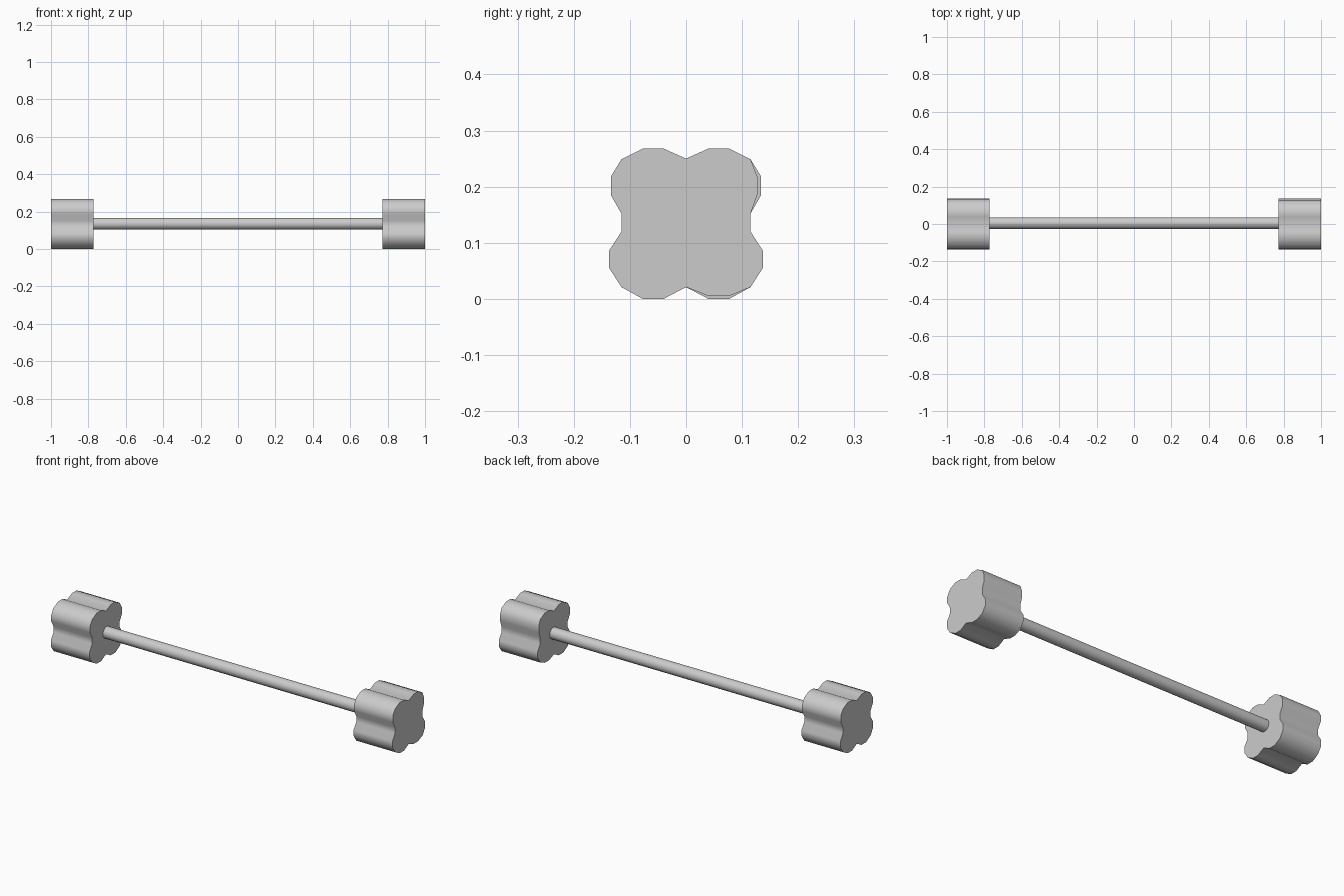
import bpy, bmesh, math

if "Cube" in bpy.data.objects:
    bpy.data.objects.remove(bpy.data.objects["Cube"])

# Four-lobed weight outline: one half (y, z), from top notch to bottom notch
HALF = [(0, .25), (.04, .268), (.077, .268), (.115, .249), (.134, .218),
        (.134, .185), (.115, .152), (.115, .12), (.137, .086), (.137, .055),
        (.115, .021), (.077, 0), (.04, 0), (0, .021)]
OUTLINE = HALF + [(-y, z) for y, z in reversed(HALF[1:-1])]

# Right weight has a slightly slimmer +y side
RIGHT = list(OUTLINE)
RIGHT[4], RIGHT[5] = (.127, .218), (.127, .185)
RIGHT[11], RIGHT[12] = (.077, .005), (.04, .005)


def smooth(ob, angle):
    bpy.ops.object.select_all(action='DESELECT')
    ob.select_set(True)
    bpy.context.view_layer.objects.active = ob
    bpy.ops.object.shade_smooth_by_angle(angle=math.radians(angle))


def weight(name, outline, x0, x1):
    bm = bmesh.new()
    face = bm.faces.new([bm.verts.new((x0, y, z)) for y, z in outline])
    new = bmesh.ops.extrude_face_region(bm, geom=[face], use_keep_orig=True)
    for v in new['geom']:
        if isinstance(v, bmesh.types.BMVert):
            v.co.x = x1
    bmesh.ops.recalc_face_normals(bm, faces=bm.faces)
    me = bpy.data.meshes.new(name)
    bm.to_mesh(me)
    bm.free()
    ob = bpy.data.objects.new(name, me)
    bpy.context.collection.objects.link(ob)
    smooth(ob, 60)


# End weights
weight("left_weight", OUTLINE, -1, -.773)
weight("right_weight", RIGHT, .773, 1)

# Handle bar, sunk slightly into both weights
bpy.ops.mesh.primitive_cylinder_add(vertices=16, radius=.031, depth=1.56,
                                    location=(0, .005, .135),
                                    rotation=(0, math.pi / 2, 0))
bar = bpy.context.object
bar.name = "handle_bar"
smooth(bar, 60)
